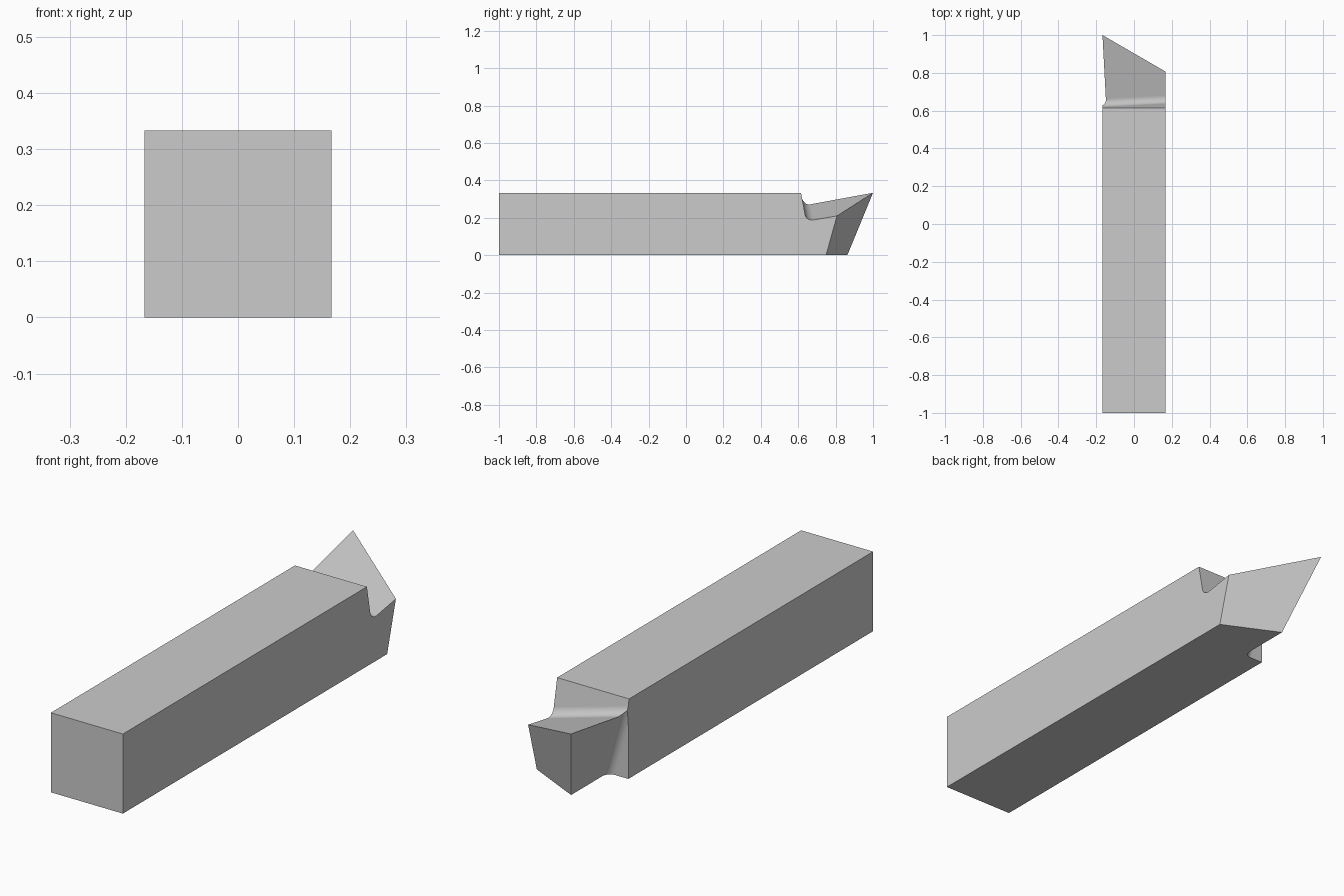
import bpy
import bmesh
from math import sin, tan
from mathutils import Vector

HALF, TOP = 0.1667, 0.3333
TIP = Vector((-HALF, 1.0, TOP))

if "Cube" in bpy.data.objects:
    bpy.data.objects.remove(bpy.data.objects["Cube"], do_unlink=True)

steel = bpy.data.materials.new("steel_grey")
steel.use_nodes = True
grey = (0.6, 0.6, 0.6, 1.0)
steel.diffuse_color = grey
steel.node_tree.nodes["Principled BSDF"].inputs["Base Color"].default_value = grey


def make_object(name, bm):
    bmesh.ops.recalc_face_normals(bm, faces=bm.faces[:])
    mesh = bpy.data.meshes.new(name)
    bm.to_mesh(mesh)
    bm.free()
    mesh.materials.append(steel)
    obj = bpy.data.objects.new(name, mesh)
    bpy.context.collection.objects.link(obj)
    return obj


def rounded_wedge(name, corner, u, v, radius, sweep, start, end, steps=12):
    """Wedge with one rounded corner, swept along a straight line."""
    u, v = u.normalized(), v.normalized()
    half = u.angle(v) / 2
    tangent = radius / tan(half)
    centre = corner + (u + v).normalized() * radius / sin(half)
    a = (corner + u * tangent - centre).normalized()
    b = (corner + v * tangent - centre).normalized()
    profile = [corner + u]
    profile += [centre + a.slerp(b, i / steps) * radius for i in range(steps + 1)]
    profile.append(corner + v)
    bm = bmesh.new()
    rings = [[bm.verts.new(p + sweep * t) for p in profile] for t in (start, end)]
    for ring in rings:
        bm.faces.new(ring)
    for i in range(len(profile)):
        j = (i + 1) % len(profile)
        bm.faces.new((rings[0][i], rings[0][j], rings[1][j], rings[1][i]))
    obj = make_object(name, bm)
    obj.hide_render = True
    return obj


# Square shank with the slanted end flank sliced off
bm = bmesh.new()
bmesh.ops.create_cube(bm, size=1)
for vert in bm.verts:
    vert.co = Vector((vert.co.x * 2 * HALF,
                      -1.0 if vert.co.y < 0 else 1.05,
                      (vert.co.z + 0.5) * TOP))
bmesh.ops.bisect_plane(bm, geom=bm.verts[:] + bm.edges[:] + bm.faces[:],
                       plane_co=TIP, plane_no=Vector((0.477, 1, -0.276)),
                       clear_outer=True)
bmesh.ops.holes_fill(bm, edges=[e for e in bm.edges if e.is_boundary])
tool = make_object("cutting_tool_bit", bm)

# Chip groove with sloping rake face, and undercut side flank
cutters = [
    rounded_wedge("rake_cutter", Vector((-HALF, 0.627, 0.27)),
                  Vector((0, -0.19, 1)), Vector((0, 1, 0.17)), 0.037,
                  Vector((1, 0.05, -0.2645)), -0.2, 0.6),
    rounded_wedge("flank_cutter", Vector((-HALF, 0.62, TOP)),
                  Vector((-1, 0, 0)), Vector((0, 1, 0)), 0.035,
                  Vector((0.285, 0, -1)), -0.2, 0.6),
]
bpy.ops.object.select_all(action="DESELECT")
tool.select_set(True)
bpy.context.view_layer.objects.active = tool
for cutter in cutters:
    mod = tool.modifiers.new(cutter.name, "BOOLEAN")
    mod.operation, mod.solver, mod.object = "DIFFERENCE", "EXACT", cutter
    bpy.ops.object.modifier_apply(modifier=mod.name)
    bpy.data.objects.remove(cutter, do_unlink=True)

# Smooth only the narrow fillet strips; ground faces stay flat
bpy.ops.object.shade_smooth_by_angle(angle=0.35)
for face in tool.data.polygons:
    face.use_smooth = face.area < 0.005
